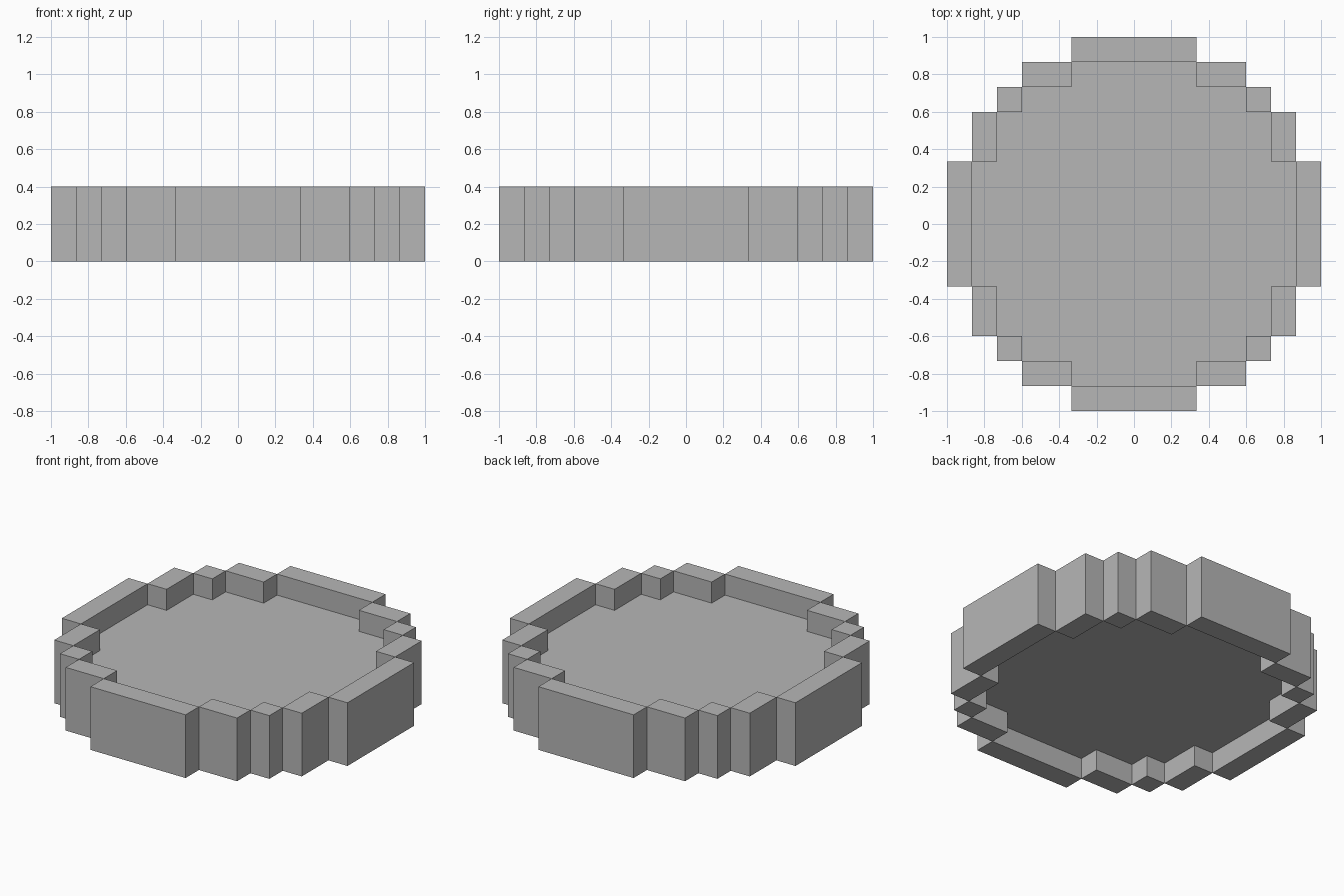
import bpy
import bmesh
from mathutils import Matrix, Vector

cube = bpy.data.objects.get("Cube")
if cube:
    bpy.data.objects.remove(cube, do_unlink=True)

U = 2 / 15  # one grid cell
HEIGHT = 3 * U

grey = bpy.data.materials.new("plain grey")
grey.use_nodes = True
colour = (0.47, 0.47, 0.47, 1)
grey.diffuse_color = colour
grey.node_tree.nodes["Principled BSDF"].inputs["Base Color"].default_value = colour


def finish(bm, name):
    bmesh.ops.recalc_face_normals(bm, faces=bm.faces)
    mesh = bpy.data.meshes.new(name)
    bm.to_mesh(mesh)
    bm.free()
    mesh.materials.append(grey)
    obj = bpy.data.objects.new(name, mesh)
    bpy.context.collection.objects.link(obj)
    return obj


def add_box(bm, x0, x1, y0, y1):
    size = Vector((x1 - x0, y1 - y0, 3)) * U
    centre = Vector(((x0 + x1) / 2, (y0 + y1) / 2, 1.5)) * U
    bmesh.ops.create_cube(bm, size=1, matrix=Matrix.Translation(centre) @ Matrix.Diagonal(size).to_4x4())


# Inner corner steps of one quadrant, in cells
steps = [(6.5, 2.5), (5.5, 4.5), (4.5, 5.5), (2.5, 6.5)]

# Stepped ring wall: four long sides and the blocks between them
bm = bmesh.new()
for s in (-1, 1):
    mid = s * 7
    add_box(bm, -2.5, 2.5, mid - 0.5, mid + 0.5)
    add_box(bm, mid - 0.5, mid + 0.5, -2.5, 2.5)
    for t in (-1, 1):
        for (xa, ya), (xb, yb) in zip(steps, steps[1:]):
            xs = sorted((s * xa, s * xb))
            ys = sorted((t * ya, t * yb))
            add_box(bm, *xs, *ys)
finish(bm, "ring_wall")

# Floor slab at mid height, filling the stepped inner outline
quadrant = []
for i, (x, y) in enumerate(steps):
    quadrant.append((x, y))
    if i + 1 < len(steps):
        quadrant.append((steps[i + 1][0], y))
outline = []
for turn in range(4):
    outline += quadrant
    quadrant = [(-y, x) for x, y in quadrant]

bm = bmesh.new()
face = bm.faces.new([bm.verts.new((x * U, y * U, U)) for x, y in outline])
top = bmesh.ops.extrude_face_region(bm, geom=[face], use_keep_orig=True)["geom"]
bmesh.ops.translate(bm, vec=(0, 0, U), verts=[v for v in top if isinstance(v, bmesh.types.BMVert)])
finish(bm, "floor_slab")
